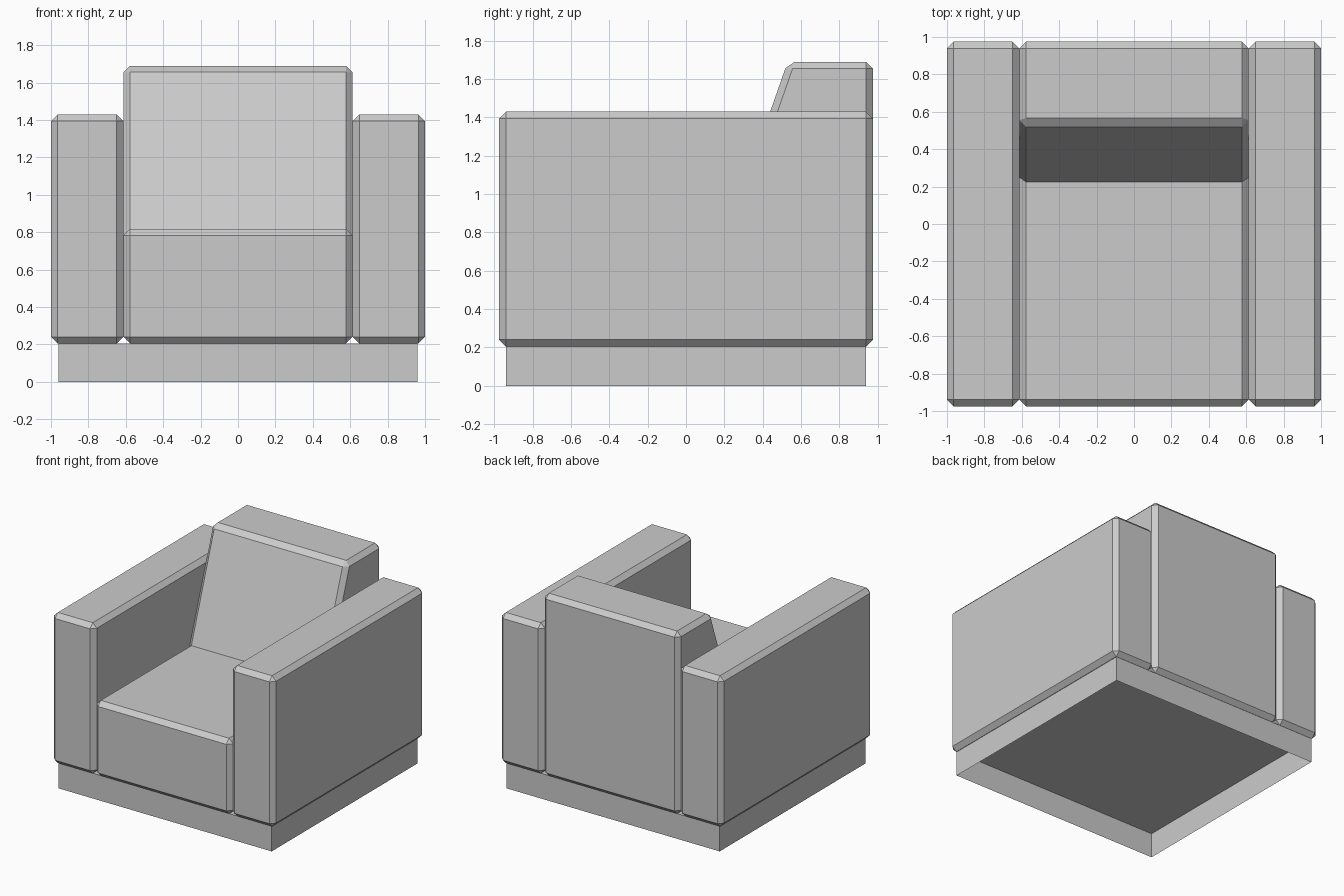
import bpy
import bmesh

cube = bpy.data.objects.get("Cube")
if cube:
    bpy.data.objects.remove(cube, do_unlink=True)

CHAMFER = 0.036
FLOOR = 0.205

grey = bpy.data.materials.new("light grey fabric")
grey.use_nodes = True
colour = (0.6, 0.6, 0.6, 1.0)
grey.diffuse_color = colour
grey.node_tree.nodes["Principled BSDF"].inputs["Base Color"].default_value = colour


def extrude_profile(name, profile, x0, x1, sharp_points=(), chamfer=CHAMFER, open_bottom=False):
    """Extrude a (y, z) outline from x0 to x1 and chamfer its edges, except at sharp_points."""
    bm = bmesh.new()
    start = bm.faces.new([bm.verts.new((x0, y, z)) for y, z in profile])
    moved = bmesh.ops.extrude_face_region(bm, geom=[start], use_keep_orig=True)["geom"]
    verts = [g for g in moved if isinstance(g, bmesh.types.BMVert)]
    bmesh.ops.translate(bm, verts=verts, vec=(x1 - x0, 0, 0))
    bmesh.ops.recalc_face_normals(bm, faces=bm.faces)
    if chamfer:
        def is_sharp(edge):
            return all(any(abs(v.co.y - y) + abs(v.co.z - z) < 1e-4 for y, z in sharp_points)
                       for v in edge.verts)
        edges = [e for e in bm.edges if not is_sharp(e)]
        bmesh.ops.bevel(bm, geom=edges, offset=chamfer, offset_type='OFFSET',
                        segments=1, profile=0.5, affect='EDGES')
    if open_bottom:
        under = [f for f in bm.faces if f.normal.z < -0.9]
        bmesh.ops.delete(bm, geom=under, context='FACES_ONLY')
    mesh = bpy.data.meshes.new(name)
    bm.to_mesh(mesh)
    bm.free()
    mesh.materials.append(grey)
    obj = bpy.data.objects.new(name, mesh)
    bpy.context.collection.objects.link(obj)
    return obj


def box_outline(half_depth, z0, z1):
    return [(-half_depth, z0), (half_depth, z0), (half_depth, z1), (-half_depth, z1)]


# Hollow plinth, open underneath
extrude_profile("plinth", box_outline(0.938, 0, FLOOR), -0.96, 0.96,
                chamfer=0, open_bottom=True)

# Armrests
for side, x0, x1 in (("right", -1, -0.613), ("left", 0.613, 1)):
    extrude_profile(side + "_armrest", box_outline(0.975, FLOOR, 1.43), x0, x1)

# Seat and sloping backrest in one piece, with an unchamfered inner crease
crease = (0.225, 0.818)
outline = [(-0.975, FLOOR), (0.975, FLOOR), (0.975, 1.69), (0.53, 1.69),
           crease, (-0.975, 0.818)]
extrude_profile("seat_and_backrest", outline, -0.613, 0.613, sharp_points=[crease])
